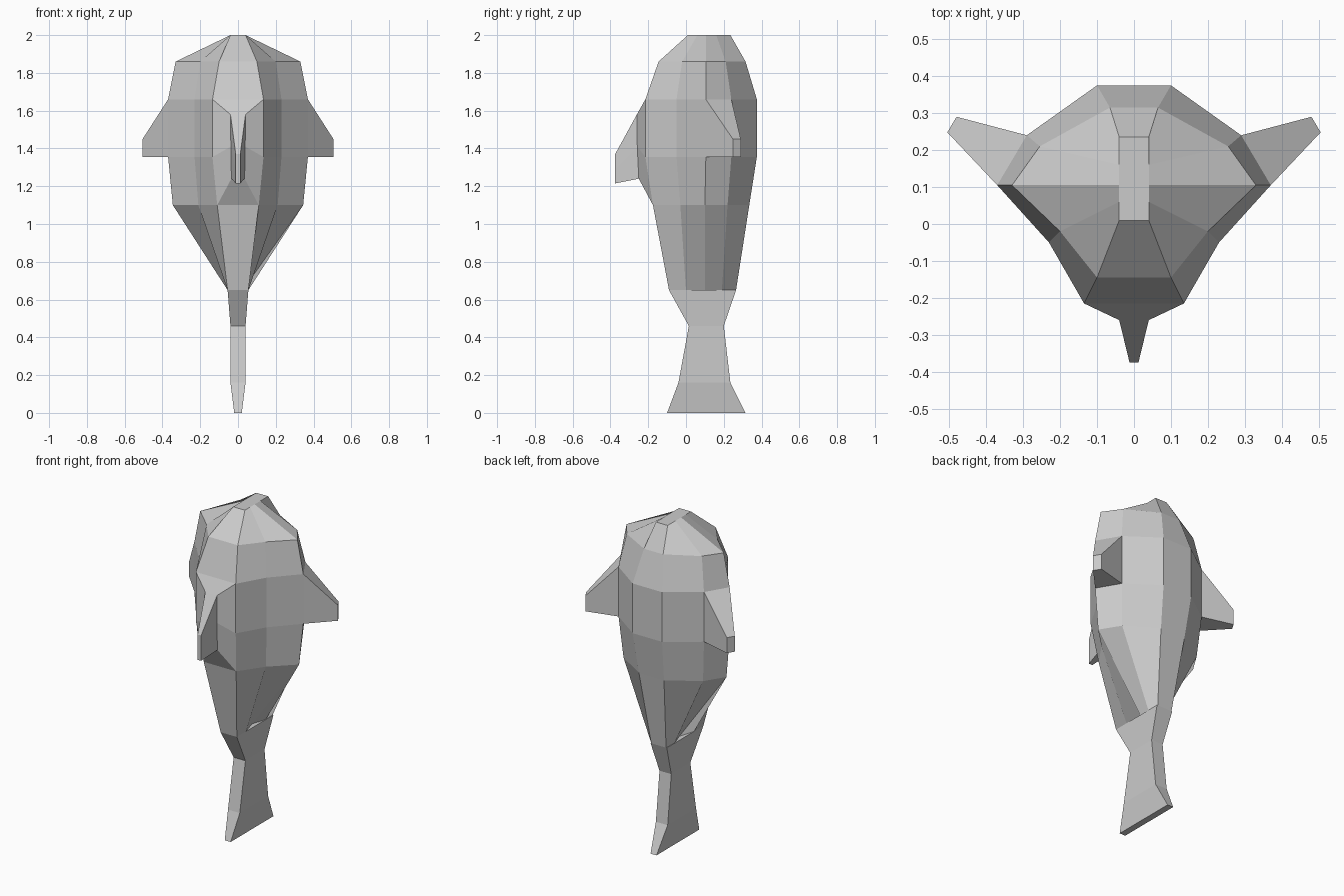
import bpy, bmesh

if "Cube" in bpy.data.objects:
    bpy.data.objects.remove(bpy.data.objects["Cube"])


def loft(name, rings):
    """Join equal-length closed rings with quads and cap both ends."""
    bm = bmesh.new()
    loops = [[bm.verts.new(p) for p in ring] for ring in rings]
    n = len(loops[0])
    for a, b in zip(loops, loops[1:]):
        for i in range(n):
            j = (i + 1) % n
            bm.faces.new((a[i], a[j], b[j], b[i]))
    bm.faces.new(loops[0])
    bm.faces.new(loops[-1])
    bmesh.ops.recalc_face_normals(bm, faces=bm.faces)
    me = bpy.data.meshes.new(name)
    bm.to_mesh(me)
    bm.free()
    ob = bpy.data.objects.new(name, me)
    bpy.context.collection.objects.link(ob)
    return ob


def body_ring(z, xs, ys):
    """Mirror a half section, running from front to back, into a ten-sided ring."""
    half = [(x, y, z) for x, y in zip(xs, ys)]
    return half + [(-x, y, z) for x, y, z in reversed(half)]


def slab_ring(z, x, y0, y1):
    ys = [y0 + (y1 - y0) * t for t in (0, .26, .54, .79, 1)]
    return body_ring(z, [x] * 5, ys)


# Body and head: stacked ten-sided sections, grooved where they meet the tail
loft("body", [
    body_ring(2.00, (.04, .04, .04, .04, .04), (.01, .06, .105, .16, .235)),
    body_ring(1.86, (.10, .20, .33, .255, .065), (-.145, -.02, .105, .21, .315)),
    body_ring(1.66, (.135, .23, .37, .29, .10), (-.215, -.05, .105, .24, .375)),
    body_ring(1.355, (.135, .23, .37, .29, .10), (-.215, -.05, .105, .24, .375)),
    body_ring(1.10, (.11, .21, .345, .27, .085), (-.175, -.03, .10, .22, .335)),
    body_ring(.65, (.055, .055, .025, .055, .05), (-.09, 0, .10, .19, .265)),
])

# Tail: thin blade, narrow at the root and wide at the end
loft("tail", [
    slab_ring(.65, .055, -.09, .265),
    slab_ring(.46, .04, .015, .20),
    slab_ring(.16, .04, -.04, .235),
    slab_ring(0, .02, -.10, .315),
])


def fin_ring(points):
    right = list(points)
    return right + [(-x, y, z) for x, y, z in reversed(right)]


# Dorsal fin: flared root narrowing to a thin tip
loft("dorsal_fin", [
    fin_ring([(.135, -.215, 1.66), (.135, -.215, 1.355), (.11, -.175, 1.10)]),
    fin_ring([(.04, -.26, 1.58), (.038, -.258, 1.41), (.035, -.25, 1.24)]),
    fin_ring([(.012, -.375, 1.37), (.012, -.375, 1.29), (.012, -.375, 1.215)]),
])

# Side fins: swept out from the flank
for side, s in (("left", -1), ("right", 1)):
    loft(side + "_fin", [
        [(s * .37, .105, 1.66), (s * .29, .24, 1.66),
         (s * .29, .24, 1.355), (s * .37, .105, 1.355)],
        [(s * .505, .248, 1.45), (s * .48, .29, 1.45),
         (s * .48, .29, 1.355), (s * .505, .248, 1.355)],
    ])
